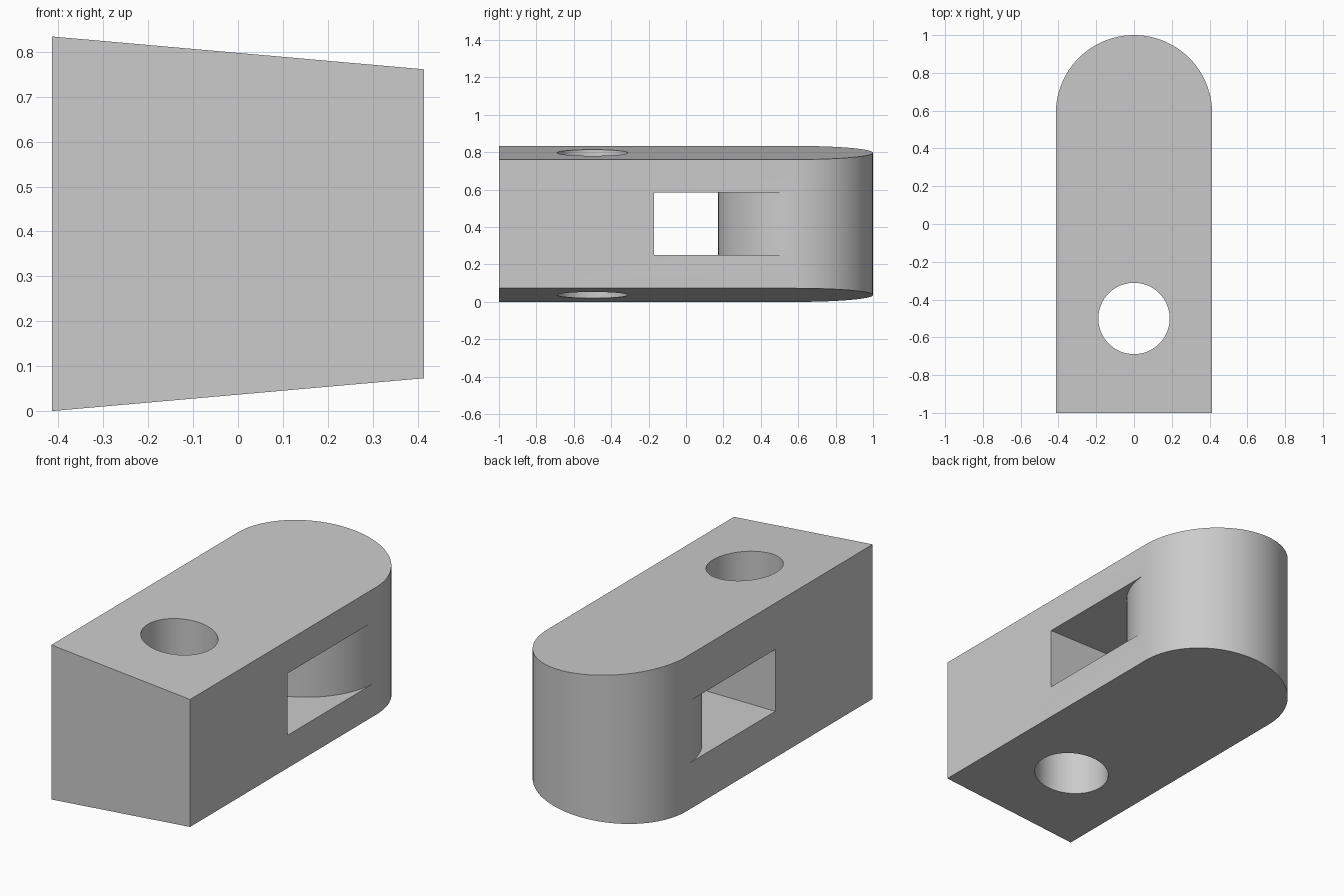
import bpy
import bmesh
from math import cos, sin, pi

if "Cube" in bpy.data.objects:
    bpy.data.objects.remove(bpy.data.objects["Cube"])

R = 0.414           # half width and radius of the rounded end
END_Y = 1 - R       # centre of the rounded end
MID_Z = 0.417       # mid height
HALF_HIGH, HALF_LOW = 0.417, 0.344   # half heights on the two long sides


def arc(cx, cy, r, start, stop, steps):
    angles = [start + (stop - start) * i / steps for i in range(steps + 1)]
    return [(cx + r * cos(a), cy + r * sin(a)) for a in angles]


def prism(name, outline, half_height):
    """Extrude an XY outline; half_height gives the half height at each x."""
    bm = bmesh.new()
    rings = [[bm.verts.new((x, y, MID_Z + s * half_height(x))) for x, y in outline]
             for s in (-1, 1)]
    n = len(outline)
    bm.faces.new(rings[0])
    bm.faces.new(rings[1])
    for i in range(n):
        j = (i + 1) % n
        bm.faces.new((rings[0][i], rings[0][j], rings[1][j], rings[1][i]))
    bmesh.ops.recalc_face_normals(bm, faces=bm.faces)
    mesh = bpy.data.meshes.new(name)
    bm.to_mesh(mesh)
    bm.free()
    obj = bpy.data.objects.new(name, mesh)
    bpy.context.collection.objects.link(obj)
    return obj


def taper(x):
    return (HALF_HIGH + HALF_LOW) / 2 - (HALF_HIGH - HALF_LOW) / 2 * x / R


# Wedge-shaped block with one rounded end
body = prism("tapered_block", [(-R, -1), (R, -1)] + arc(0, END_Y, R, 0, pi, 48), taper)

# Vertical round hole and sideways slot that stops against the rounded end
hole = prism("hole_cutter", arc(0, -0.5, 0.189, 0, 2 * pi, 64)[:-1], lambda x: 1)
slot_outline = ([(-1, END_Y), (-1, -0.17), (1, -0.17), (1, END_Y)]
                + arc(0, END_Y, R + 0.001, 0, -pi, 48))
slot = prism("slot_cutter", slot_outline, lambda x: 0.167)

bpy.ops.object.select_all(action='DESELECT')
body.select_set(True)
bpy.context.view_layer.objects.active = body
for cutter in (hole, slot):
    mod = body.modifiers.new(cutter.name, 'BOOLEAN')
    mod.operation = 'DIFFERENCE'
    mod.solver = 'EXACT'
    mod.object = cutter
    bpy.ops.object.modifier_apply(modifier=mod.name)
    bpy.data.objects.remove(cutter)

# Plain grey finish
grey = bpy.data.materials.new("plain_grey")
grey.use_nodes = True
colour = (0.6, 0.6, 0.6, 1)
grey.diffuse_color = colour
grey.node_tree.nodes["Principled BSDF"].inputs["Base Color"].default_value = colour
body.data.materials.clear()
body.data.materials.append(grey)
for poly in body.data.polygons:
    poly.material_index = 0
bpy.ops.object.shade_smooth_by_angle(angle=pi / 6)
